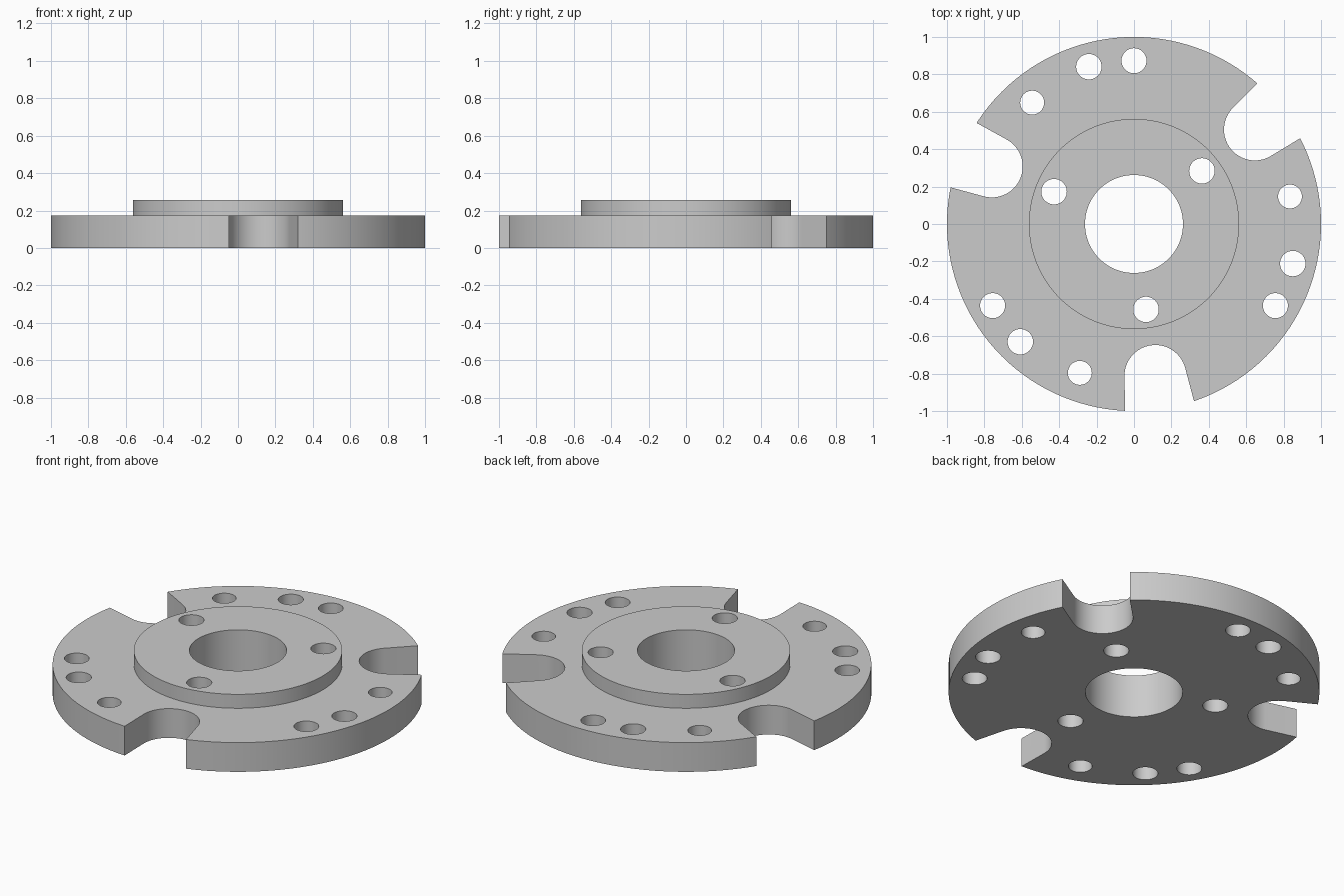
import bpy
import bmesh
from math import cos, sin, pi, radians
from mathutils import Vector

cube = bpy.data.objects.get("Cube")
if cube:
    bpy.data.objects.remove(cube, do_unlink=True)

PLATE_TOP, HUB_TOP = 0.174, 0.257
SLOT_ANGLE = -82


def polar(radius, degrees):
    a = radians(degrees)
    return Vector((radius * cos(a), radius * sin(a)))


def circle(radius, centre=Vector((0, 0)), sides=48):
    return [centre + polar(radius, 360 * i / sides) for i in range(sides)]


def add_prism(bm, outline, bottom, top):
    """Extrude a counter-clockwise outline into a closed prism."""
    low = [bm.verts.new((p.x, p.y, bottom)) for p in outline]
    high = [bm.verts.new((p.x, p.y, top)) for p in outline]
    bm.faces.new(low[::-1])
    bm.faces.new(high)
    for i in range(len(low)):
        j = (i + 1) % len(low)
        bm.faces.new((low[i], low[j], high[j], high[i]))


def make_object(name, prisms):
    bm = bmesh.new()
    for outline, bottom, top in prisms:
        add_prism(bm, outline, bottom, top)
    mesh = bpy.data.meshes.new(name)
    bm.to_mesh(mesh)
    bm.free()
    obj = bpy.data.objects.new(name, mesh)
    bpy.context.collection.objects.link(obj)
    return obj


def apply_boolean(target, tool, operation):
    mod = target.modifiers.new(operation.title(), "BOOLEAN")
    mod.operation = operation
    mod.solver = "EXACT"
    mod.object = tool
    bpy.context.view_layer.objects.active = target
    bpy.ops.object.modifier_apply(modifier=mod.name)
    bpy.data.objects.remove(tool, do_unlink=True)


def slot_outline(angle, centre=0.82, radius=0.165, flare=7):
    """Round-bottomed slot whose walls flare open past the rim."""
    steps = 32
    span = 180 - 2 * flare
    arc = [polar(radius, 90 + flare + span * i / steps) for i in range(steps + 1)]
    arc = [p + Vector((centre, 0)) for p in arc]
    # Continue the walls in a straight line beyond the plate
    half = 0.206
    pts = [Vector((1.15, half))] + arc + [Vector((1.15, -half))]
    c, s = cos(radians(angle)), sin(radians(angle))
    return [Vector((p.x * c - p.y * s, p.x * s + p.y * c)) for p in pts]


# Plate with raised hub
disc = make_object("flanged_disc", [(circle(1.0, sides=128), 0, PLATE_TOP)])
hub = make_object("raised_hub", [(circle(0.562, sides=128), 0.05, HUB_TOP)])
apply_boolean(disc, hub, "UNION")

# Centre bore, then slots, hub holes and rim holes repeated three times
cuts = [circle(0.262, sides=96)]
rim_holes = [(0.873, 90, 0.067), (0.875, 106, 0.068), (0.847, 130, 0.064)]
for turn in (0, 120, 240):
    cuts.append(slot_outline(SLOT_ANGLE + turn))
    cuts.append(circle(0.068, polar(0.461, SLOT_ANGLE + turn)))
    for distance, angle, radius in rim_holes:
        cuts.append(circle(radius, polar(distance, angle + turn)))
cutter = make_object("hole_cutter", [(c, -0.1, 0.4) for c in cuts])
cutter.hide_render = True
apply_boolean(disc, cutter, "DIFFERENCE")

# Plain grey metal
grey = bpy.data.materials.new("grey_metal")
grey.use_nodes = True
colour = (0.6, 0.6, 0.6, 1)
grey.diffuse_color = colour
grey.node_tree.nodes["Principled BSDF"].inputs["Base Color"].default_value = colour
disc.data.materials.clear()
disc.data.materials.append(grey)

# Smooth round walls, crisp edges
bpy.ops.object.select_all(action="DESELECT")
disc.select_set(True)
bpy.context.view_layer.objects.active = disc
bpy.ops.object.shade_smooth_by_angle(angle=radians(30))
